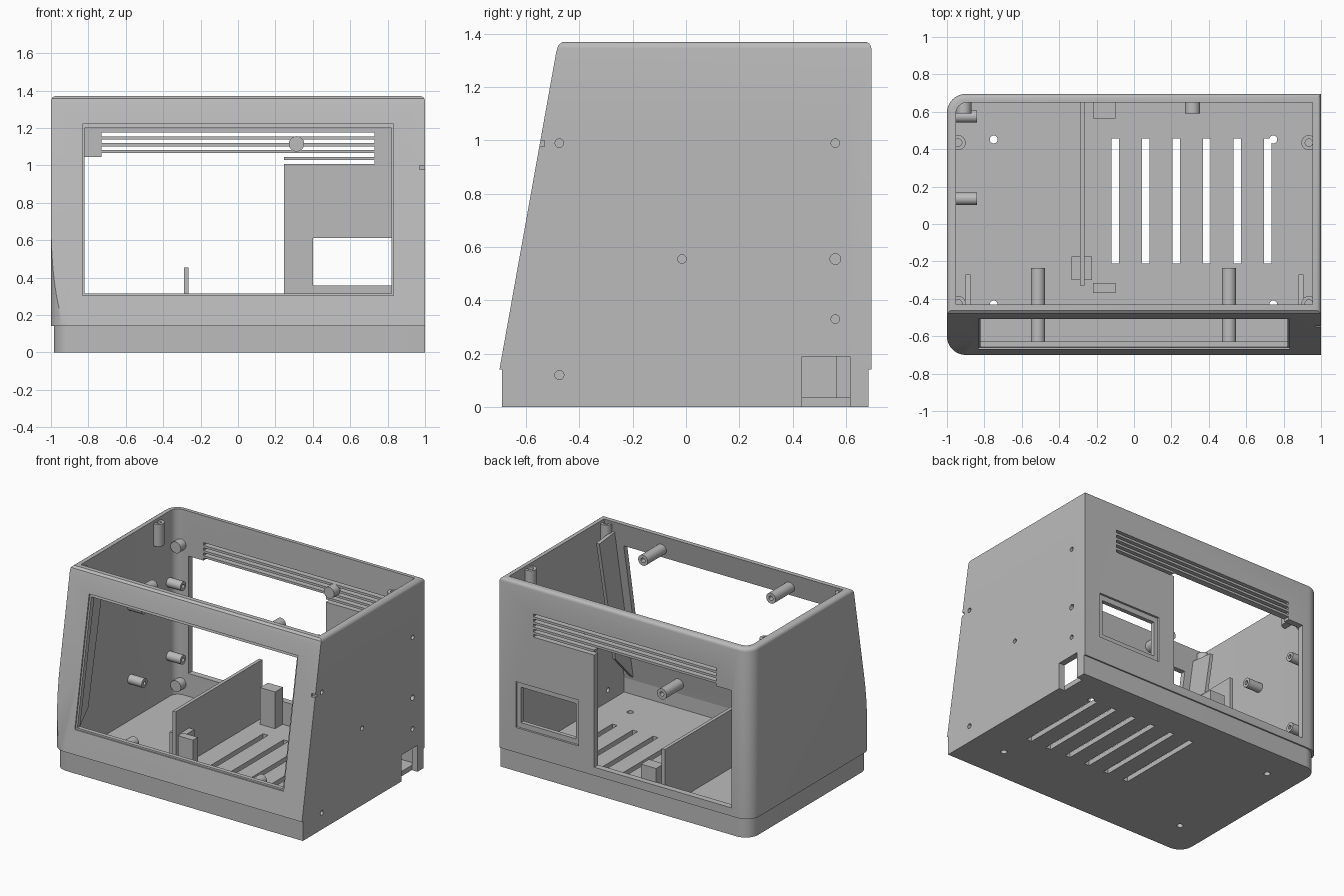
import bpy, bmesh
from math import radians
from mathutils import Matrix, Vector

if "Cube" in bpy.data.objects:
    bpy.data.objects.remove(bpy.data.objects["Cube"])

grey = bpy.data.materials.new("light grey plastic")
grey.use_nodes = True
grey.diffuse_color = (0.5, 0.5, 0.5, 1)
grey.node_tree.nodes["Principled BSDF"].inputs["Base Color"].default_value = (0.5, 0.5, 0.5, 1)


def finish(name, bm):
    bmesh.ops.recalc_face_normals(bm, faces=bm.faces)
    mesh = bpy.data.meshes.new(name)
    bm.to_mesh(mesh)
    bm.free()
    mesh.materials.append(grey)
    obj = bpy.data.objects.new(name, mesh)
    bpy.context.collection.objects.link(obj)
    return obj


def block(name, x, y, z, corner=0, top=0):
    """Box from ranges; rounds the two upright edges at -x and the top rim."""
    bm = bmesh.new()
    bmesh.ops.create_cube(bm, size=1)
    for v in bm.verts:
        v.co = [r[0] if c < 0 else r[1] for c, r in zip(v.co, (x, y, z))]
    if corner:
        edges = [e for e in bm.edges if all(v.co.x == x[0] or abs(v.co.x - x[0]) < 1e-5 for v in e.verts)
                 and abs(e.verts[0].co.z - e.verts[1].co.z) > 0.01]
        bmesh.ops.bevel(bm, geom=edges, offset=corner, segments=10, profile=0.5, affect='EDGES')
    if top:
        edges = [e for e in bm.edges if all(abs(v.co.z - z[1]) < 1e-5 for v in e.verts)]
        bmesh.ops.bevel(bm, geom=edges, offset=top, segments=4, profile=0.5, affect='EDGES')
    return finish(name, bm)


def side_profile(name, points, x):
    """Polygon in the y-z plane extruded along x."""
    bm = bmesh.new()
    face = bm.faces.new([bm.verts.new((x[0], y, z)) for y, z in points])
    new = bmesh.ops.extrude_face_region(bm, geom=[face])["geom"]
    bmesh.ops.translate(bm, verts=[v for v in new if isinstance(v, bmesh.types.BMVert)],
                        vec=(x[1] - x[0], 0, 0))
    return finish(name, bm)


def peg(name, start, axis, length, r, hole=0, depth=0.1):
    """Round post, optionally with a blind screw hole in its free end."""
    pts = [(0, 0), (r, 0), (r, length)]
    pts += [(hole, length), (hole, length - depth), (0, length - depth)] if hole else [(0, length)]
    bm = bmesh.new()
    vs = [bm.verts.new((a, 0, h)) for a, h in pts]
    es = [bm.edges.new(p) for p in zip(vs, vs[1:])]
    bmesh.ops.spin(bm, geom=vs + es, cent=(0, 0, 0), axis=(0, 0, 1), angle=radians(360), steps=24)
    bmesh.ops.remove_doubles(bm, verts=bm.verts, dist=1e-5)
    rot = Vector((0, 0, 1)).rotation_difference(Vector(axis)).to_matrix().to_4x4()
    bmesh.ops.transform(bm, matrix=Matrix.Translation(start) @ rot, verts=bm.verts)
    return finish(name, bm)


def combine(obj, tools, operation='DIFFERENCE'):
    for tool in tools:
        mod = obj.modifiers.new("cut", 'BOOLEAN')
        mod.operation, mod.object, mod.solver = operation, tool, 'EXACT'
    graph = bpy.context.evaluated_depsgraph_get()
    mesh = bpy.data.meshes.new_from_object(obj.evaluated_get(graph))
    obj.modifiers.clear()
    obj.data = mesh
    for tool in tools:
        tool.hide_render = True


def discard(objs):
    for o in objs:
        bpy.data.objects.remove(o)


# Shell with a sloped front, and the slightly inset base below it
shell = block("shell", (-1, 1), (-0.7, 0.695), (0.14, 1.37), 0.1, 0.025)
slope = side_profile("slope_tool", [(-0.707, 0.1), (-0.487, 1.33), (-0.479, 1.357), (-0.46, 1.372),
                                    (0.8, 1.372), (0.8, 0.1)], (-1.2, 1.2))
combine(shell, [slope], 'INTERSECT')
base = block("base", (-0.985, 1), (-0.69, 0.685), (0, 0.14), 0.1)

# Inner space, open at the top
cavity = block("cavity_tool", (-0.952, 0.955), (-0.66, 0.65), (0.035, 1.5), 0.06)
inner = side_profile("inner_tool", [(-0.67, 0), (-0.66, 0.14), (-0.43, 1.37), (-0.406, 1.5),
                                    (0.8, 1.5), (0.8, 0)], (-1.2, 1.2))
combine(cavity, [inner], 'INTERSECT')
discard([slope, inner])

# Port opening in the left wall runs through shell and base
port = block("port_tool", (0.955, 1.1), (0.435, 0.615), (-0.1, 0.19))

# Front window with shallow rim, back openings and corner notch
rim = side_profile("rim_tool", [(-0.9, 0.305), (-0.66, 0.305), (-0.496, 1.22), (-0.9, 1.22)], (-0.832, 0.832))
cuts = [
    rim,
    block("front_window_tool", (-0.82, 0.82), (-0.9, -0.3), (0.315, 1.2)),
    block("back_window_tool", (-0.85, 0.245), (0.5, 0.9), (0.2, 1.046)),
    block("inlet_tool", (0.4, 0.84), (0.5, 0.9), (0.357, 0.612)),
    block("inlet_rim_tool", (0.37, 0.87), (0.68, 0.9), (0.32, 0.65)),
    block("notch_tool", (0.97, 1.1), (-0.7, -0.53), (0.978, 1.0)),
]
for i in range(5):
    top = 1.175 - i * 0.0367
    cuts.append(block("vent_tool", (-0.73, 0.73), (0.5, 0.9), (top - 0.02, top)))

# Screw holes through the left wall
holes = [(-0.475, 0.99, 0.016), (0.56, 0.99, 0.016), (-0.015, 0.555, 0.016),
         (0.56, 0.555, 0.02), (0.56, 0.33, 0.016)]
cuts += [peg("hole_tool", (0.9, y, z), (1, 0, 0), 0.2, r) for y, z, r in holes]
combine(shell, [cavity, port] + cuts)

# Floor vents and foot holes
floor_cuts = [peg("hole_tool", (0.9, -0.475, 0.12), (1, 0, 0), 0.2, 0.017)]
for i in range(6):
    x = -0.1 + i * 0.163
    floor_cuts.append(block("floor_vent_tool", (x - 0.02, x + 0.02), (-0.21, 0.457), (-0.1, 0.1)))
for x in (-0.75, 0.745):
    for y in (-0.43, 0.452):
        floor_cuts.append(peg("foot_hole_tool", (x, y, -0.1), (0, 0, 1), 0.2, 0.021))
combine(base, [cavity, port] + floor_cuts)
discard([cavity, port] + cuts + floor_cuts)

# Partition and support blocks on the floor
block("partition", (-0.29, -0.265), (-0.33, 0.655), (0.03, 0.455))
block("back_block", (-0.22, -0.1), (0.565, 0.655), (0.03, 0.3))
block("front_block", (-0.22, -0.1), (-0.37, -0.315), (0.03, 0.31))
block("partition_block", (-0.335, -0.225), (-0.3, -0.175), (0.03, 0.28))

# Ribs beside the front window
for side, x in (("right", -0.9), ("left", 0.88)):
    side_profile(side + "_rib", [(-0.455, 1.29), (-0.27, 1.27), (-0.455, 0.37), (-0.665, 0.15)], (x, x + 0.025))

# Board standoffs on the right wall
for y in (0.135, 0.575):
    for z in (0.33, 0.86):
        peg("board_standoff", (-0.96, y, z), (1, 0, 0), 0.12, 0.033, 0.014)

# Solid pegs on the back wall
for x, z in ((-0.91, 1.115), (-0.91, 0.115), (0.313, 1.115)):
    peg("back_peg", (x, 0.66, z), (0, -1, 0), 0.07, 0.041)

# Long screen posts behind the front wall, and lid bosses in the corners
for x in (-0.513, 0.508):
    peg("upper_screen_post", (x, -0.465, 1.265), (0, 1, 0), 0.23, 0.038, 0.016)
    peg("lower_screen_post", (x, -0.66, 0.22), (0, 1, 0), 0.21, 0.038, 0.016)
for x in (-0.94, 0.935):
    for y in (-0.425, 0.435):
        peg("lid_boss", (x, y, 1.19), (0, 0, 1), 0.16, 0.04, 0.02)

# Smooth curved surfaces, crisp edges
bpy.ops.object.select_all(action='DESELECT')
for o in bpy.context.collection.objects:
    if o.type == 'MESH' and grey.name in o.data.materials:
        o.select_set(True)
        bpy.context.view_layer.objects.active = o
bpy.ops.object.shade_smooth_by_angle(angle=radians(30))
